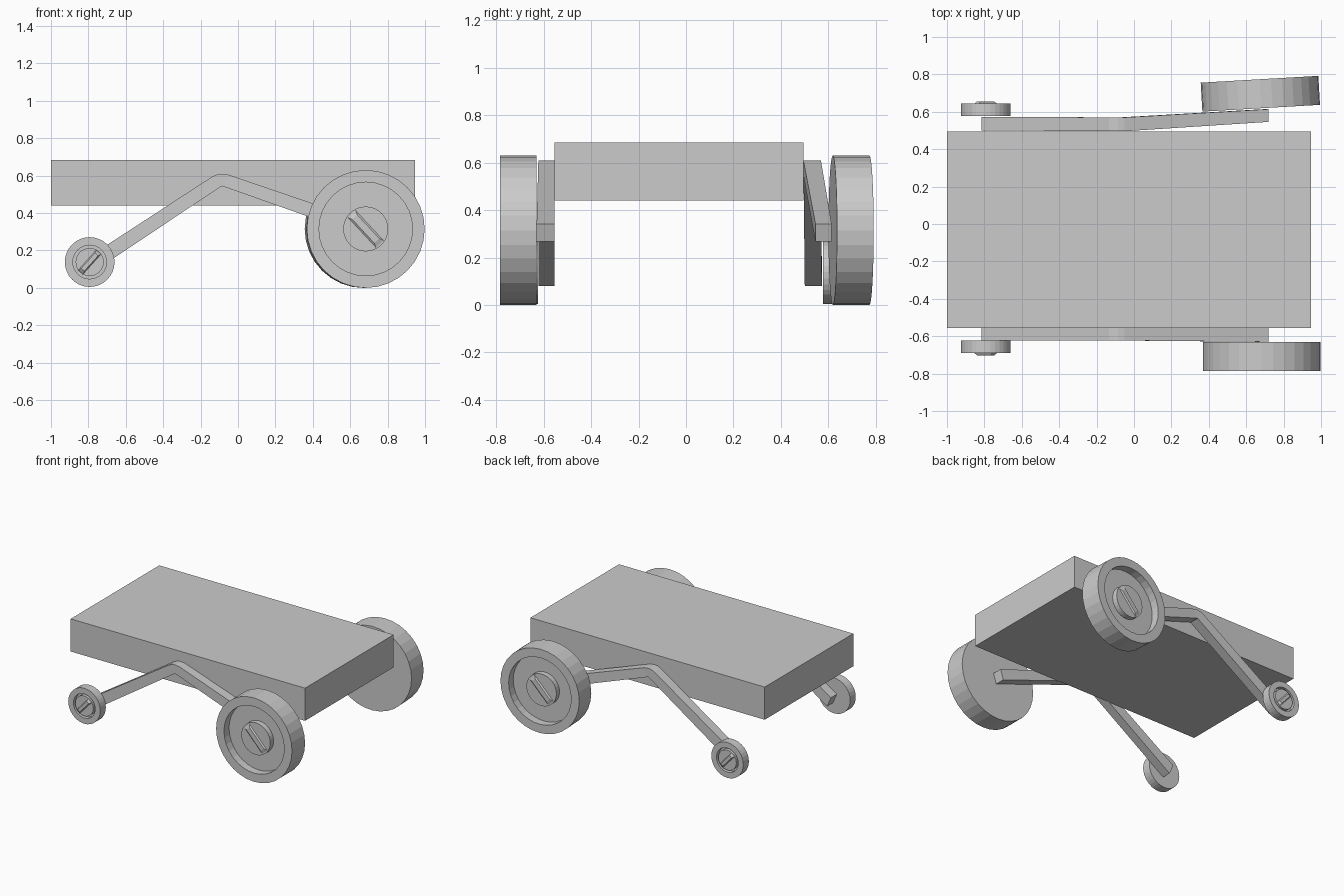
import bpy, bmesh, math
from mathutils import Matrix, Vector

if "Cube" in bpy.data.objects:
    bpy.data.objects.remove(bpy.data.objects["Cube"])


def finish(name, bm):
    bmesh.ops.recalc_face_normals(bm, faces=bm.faces)
    me = bpy.data.meshes.new(name)
    bm.to_mesh(me)
    bm.free()
    ob = bpy.data.objects.new(name, me)
    bpy.context.collection.objects.link(ob)
    return ob


def box(name, lo, hi):
    bm = bmesh.new()
    lo, hi = Vector(lo), Vector(hi)
    m = Matrix.Translation((lo + hi) / 2) @ Matrix.Diagonal((*(hi - lo), 1))
    bmesh.ops.create_cube(bm, size=1, matrix=m)
    return finish(name, bm)


def arm(name, inner_y, outer_y):
    """Bent bar swept through (x, z top, z bottom) stations; y given per station."""
    top = [(-0.815, 0.155), (-0.135, 0.597), (-0.11, 0.607), (-0.085, 0.61), (-0.05, 0.605), (0.72, 0.342)]
    low = [(-0.782, 0.08), (-0.10, 0.536), (-0.093, 0.541), (-0.085, 0.544), (-0.075, 0.541), (0.695, 0.268)]
    bm = bmesh.new()
    rings = []
    for t, b, yi, yo in zip(top, low, inner_y, outer_y):
        rings.append([bm.verts.new(c) for c in (
            (t[0], yi, t[1]), (t[0], yo, t[1]), (b[0], yo, b[1]), (b[0], yi, b[1]))])
    for r, s in zip(rings, rings[1:]):
        for i in range(4):
            j = (i + 1) % 4
            bm.faces.new((r[i], r[j], s[j], s[i]))
    bm.faces.new(rings[0])
    bm.faces.new(rings[-1])
    return finish(name, bm)


def wheel(name, profile, bar, loc, turn, sides=32):
    """Lathe (radius, distance outward) about -y, with a raised diagonal bar on the hub."""
    bm = bmesh.new()
    rings = []
    for r, d in profile:
        rings.append([bm.verts.new((r * math.cos(a), -d, r * math.sin(a)))
                      for a in (2 * math.pi * i / sides for i in range(sides))])
    for p, q in zip(rings, rings[1:]):
        for i in range(sides):
            j = (i + 1) % sides
            bm.faces.new((p[i], p[j], q[j], q[i]))
    bm.faces.new(rings[0])
    bm.faces.new(rings[-1])
    # Hub bar: tapered strip
    length, width, height, angle = bar
    d0 = profile[-1][1]
    rot = Matrix.Rotation(-angle, 3, 'Y')
    base, crest = [], []
    for sx, sz in ((-1, -1), (1, -1), (1, 1), (-1, 1)):
        base.append(bm.verts.new(rot @ Vector((sx * length, -d0 + 0.002, sz * width))))
        crest.append(bm.verts.new(rot @ Vector((sx * length * 0.75, -d0 - height, sz * width * 0.6))))
    for i in range(4):
        j = (i + 1) % 4
        bm.faces.new((base[i], base[j], crest[j], crest[i]))
    bm.faces.new(base)
    bm.faces.new(crest)
    ob = finish(name, bm)
    ob.location = loc
    ob.rotation_euler.z = turn
    return ob


# Body
box("body", (-1.0, -0.555, 0.44), (0.945, 0.495, 0.685))

# Suspension arms: the rear one bends outward
arm("front_arm", [-0.555] * 6, [-0.623] * 5 + [-0.63])
arm("back_arm", [0.501] + [0.496] * 4 + [0.546], [0.573] + [0.57] * 4 + [0.614])

# Large wheels, recessed rim with a hub
big = [(0.315, 0), (0.315, 0.155), (0.25, 0.155), (0.25, 0.095), (0.12, 0.095), (0.12, 0.135)]
big_bar = (0.115, 0.03, 0.008, math.radians(-47))
wheel("front_large_wheel", big, big_bar, (0.683, -0.63, 0.315), 0)
wheel("back_large_wheel", big, big_bar, (0.68, 0.619, 0.315), math.pi + math.radians(3.3))

# Small wheels
small = [(0.133, 0), (0.133, 0.066), (0.09, 0.066), (0.09, 0.035), (0.075, 0.035), (0.075, 0.066)]
small_bar = (0.074, 0.018, 0.013, math.radians(48))
wheel("front_small_wheel", small, small_bar, (-0.793, -0.624, 0.138), 0)
wheel("back_small_wheel", small, small_bar, (-0.793, 0.577, 0.138), math.pi)
